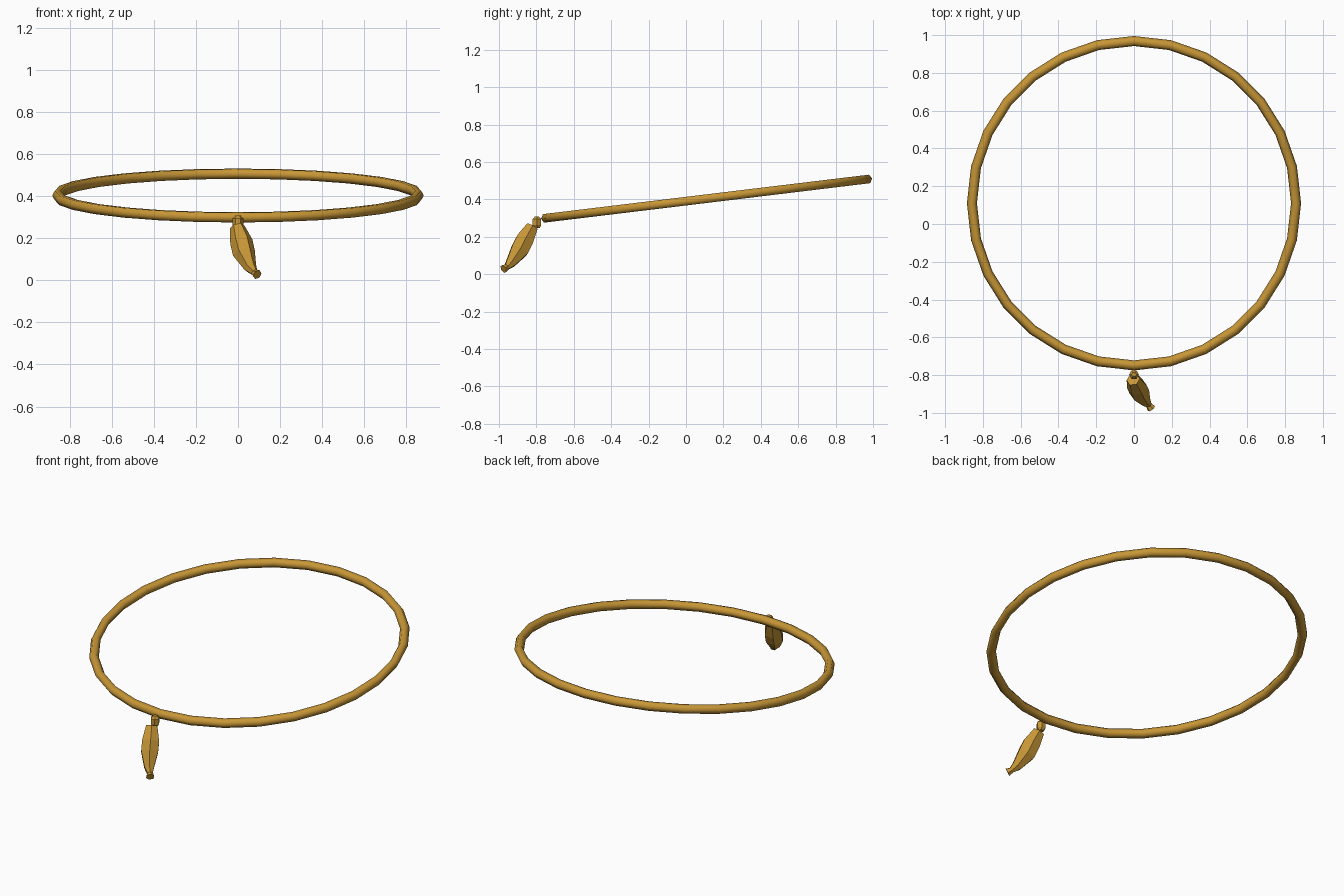
import bpy, bmesh, math
from mathutils import Vector, Matrix

if "Cube" in bpy.data.objects:
    bpy.data.objects.remove(bpy.data.objects["Cube"])

gold = bpy.data.materials.new("gold")
gold.diffuse_color = (0.58, 0.31, 0.038, 1)
gold.use_nodes = True
gold.node_tree.nodes["Principled BSDF"].inputs["Base Color"].default_value = gold.diffuse_color


def finish(bm, name, smooth=False):
    bmesh.ops.recalc_face_normals(bm, faces=bm.faces[:])
    for f in bm.faces:
        f.smooth = smooth
    me = bpy.data.meshes.new(name)
    bm.to_mesh(me)
    bm.free()
    me.materials.append(gold)
    ob = bpy.data.objects.new(name, me)
    bpy.context.collection.objects.link(ob)
    return ob


def bridge(bm, a, b):
    n = len(a)
    for i in range(n):
        j = (i + 1) % n
        bm.faces.new((a[i], a[j], b[j], b[i]))


def loft(name, stations, sides, turn=0.0):
    """Skin rings of (centre, radius) that stay square to the path."""
    bm = bmesh.new()
    pts = [Vector(p) for p, r in stations]
    rings = []
    for k, (p, r) in enumerate(stations):
        axis = (pts[min(k + 1, len(pts) - 1)] - pts[max(k - 1, 0)]).normalized()
        side = Vector((1, 0, 0))
        side = (side - axis * side.dot(axis)).normalized()
        up = axis.cross(side)
        rings.append([bm.verts.new(pts[k] + r * (math.cos(a) * side + math.sin(a) * up))
                      for a in (turn + math.tau * i / sides for i in range(sides))])
    for a, b in zip(rings, rings[1:]):
        bridge(bm, a, b)
    bm.faces.new(rings[0])
    bm.faces.new(rings[-1])
    return finish(bm, name)


# Tilted hoop: 28 segments, six-sided tube with a ridge facing outward
bm = bmesh.new()
SEG, SIDES, MAJOR, MINOR = 28, 6, 0.858, 0.0265
rings = []
for k in range(SEG):
    t = math.tau * k / SEG
    ring = []
    for i in range(SIDES):
        a = math.tau * i / SIDES
        d = MAJOR + MINOR * math.cos(a)
        ring.append(bm.verts.new((d * math.cos(t), 1.008 * d * math.sin(t), MINOR * math.sin(a))))
    rings.append(ring)
for k in range(SEG):
    bridge(bm, rings[k], rings[(k + 1) % SEG])
bm.transform(Matrix.Translation((0, 0.11, 0.404)) @ Matrix.Rotation(math.radians(6.9), 4, 'X'))
finish(bm, "hoop", smooth=True)

# Small faceted bead joining hoop and pendant
loft("bead", [((0, -0.797, 0.308), 0.013), ((0, -0.797, 0.294), 0.026),
              ((0, -0.797, 0.262), 0.026), ((0, -0.797, 0.246), 0.016)], 6)

# Curved fruit pendant with a flared tip
loft("pendant", [((-0.004, -0.823, 0.254), 0.036), ((0.016, -0.862, 0.184), 0.054),
                 ((0.028, -0.889, 0.131), 0.054), ((0.058, -0.936, 0.062), 0.031),
                 ((0.078, -0.958, 0.038), 0.017), ((0.092, -0.976, 0.028), 0.024)], 6)
